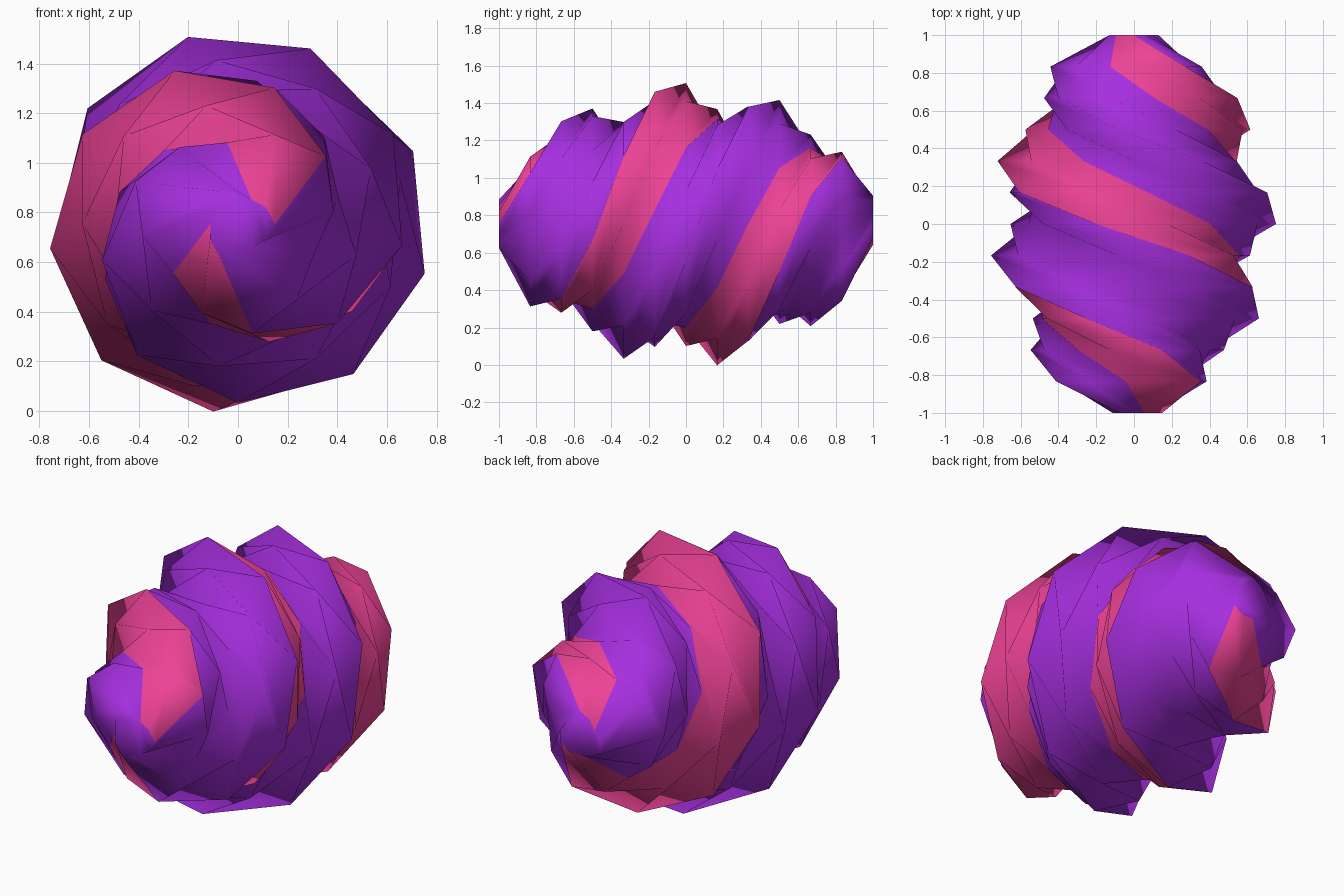
import bpy, bmesh
from math import cos, sin, radians

if "Cube" in bpy.data.objects:
    bpy.data.objects.remove(bpy.data.objects["Cube"])

SIDES, RINGS = 12, 13
TWIST = 37.5            # degrees per ring
LOBE = 0.15             # depth of the three ridges
CENTRE_Z = 0.755
half = [0.13, 0.388, 0.493, 0.58, 0.628, 0.664, 0.677]
radii = half + half[-2::-1]


def material(name, rgb):
    m = bpy.data.materials.new(name)
    m.diffuse_color = (*rgb, 1)
    m.use_nodes = True
    m.node_tree.nodes["Principled BSDF"].inputs["Base Color"].default_value = m.diffuse_color
    return m


# Three-lobed rings, each turned further along the y axis
bm = bmesh.new()
rings = []
for k, radius in enumerate(radii):
    ring = []
    for j in range(SIDES):
        base = radians(360 / SIDES * j)
        a = base + radians(TWIST * k)
        r = radius * (1 + LOBE * cos(3 * base))
        ring.append(bm.verts.new((r * cos(a), -1 + 2 * k / (RINGS - 1), CENTRE_Z + r * sin(a))))
    rings.append(ring)

# Skin split along the long diagonal, with two pink stripes following the twist
for lo, hi in zip(rings, rings[1:]):
    for j in range(SIDES):
        n = (j + 1) % SIDES
        for tri in ((lo[j], hi[j], hi[n]), (lo[j], hi[n], lo[n])):
            f = bm.faces.new(tri)
            f.material_index = 1 if (j // 2) % 3 == 0 else 0

# End caps
bm.faces.new(rings[0])
bm.faces.new(rings[-1][::-1])
for f in bm.faces:
    f.smooth = True

mesh = bpy.data.meshes.new("twisted_candy")
bm.to_mesh(mesh)
bm.free()
mesh.materials.append(material("purple", (0.38, 0.028, 0.74)))
mesh.materials.append(material("pink", (0.855, 0.056, 0.305)))
obj = bpy.data.objects.new("twisted_candy", mesh)
bpy.context.collection.objects.link(obj)
